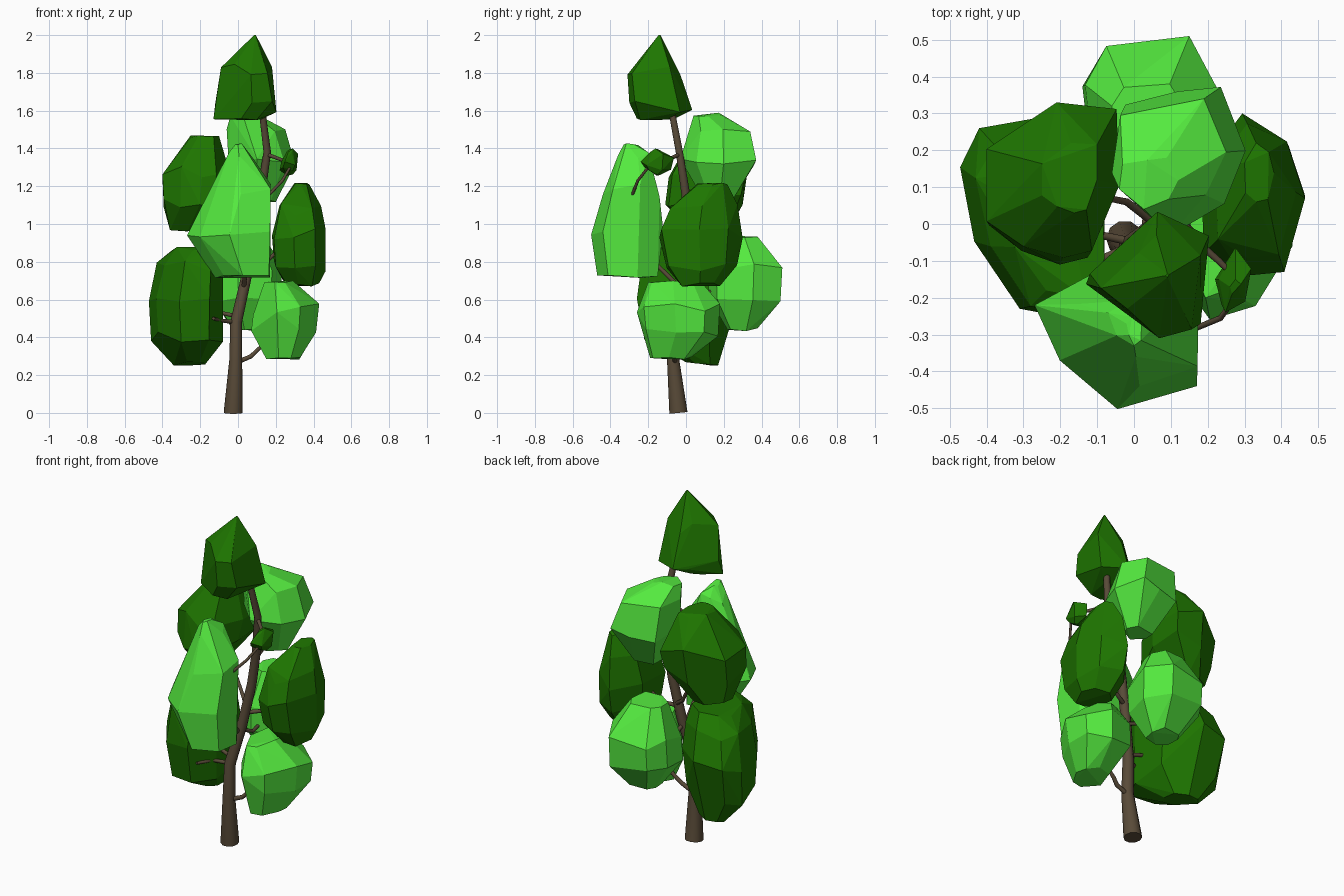
import bpy, bmesh, math, random

random.seed(4)


def material(name, color):
    m = bpy.data.materials.new(name)
    m.diffuse_color = (*color, 1)
    return m


bark = material("bark", (0.10, 0.07, 0.04))
dark = material("dark_leaf", (0.013, 0.18, 0.0))
light = material("light_leaf", (0.09, 0.83, 0.05))


def clump(name, mat, plan, levels):
    """Faceted leaf mass: hull of a plan outline fitted to each level (z, x0, x1, y0, y1)."""
    bm = bmesh.new()
    px, py = [p[0] for p in plan], [p[1] for p in plan]
    for i, (z, x0, x1, y0, y1) in enumerate(levels):
        end = i in (0, len(levels) - 1)
        for x, y in plan:
            u = (x - min(px)) / (max(px) - min(px))
            v = (y - min(py)) / (max(py) - min(py))
            dz = random.uniform(-0.01, 0.01) if end else random.uniform(-0.035, 0.035)
            j = 0.96 if not end and random.random() < 0.4 else 1     # uneven facets
            bm.verts.new(((x0 + x1) / 2 + (x1 - x0) * (u - .5) * j,
                          (y0 + y1) / 2 + (y1 - y0) * (v - .5) * j, min(2.0, z + dz)))
    hull = bmesh.ops.convex_hull(bm, input=bm.verts)
    loose = set(hull["geom_interior"]) | set(hull["geom_unused"])
    bmesh.ops.delete(bm, geom=[v for v in loose if isinstance(v, bmesh.types.BMVert)], context='VERTS')
    bmesh.ops.dissolve_limit(bm, angle_limit=math.radians(8), verts=bm.verts, edges=bm.edges)
    bmesh.ops.recalc_face_normals(bm, faces=bm.faces)
    me = bpy.data.meshes.new(name)
    bm.to_mesh(me)
    bm.free()
    me.materials.append(mat)
    bpy.context.collection.objects.link(bpy.data.objects.new(name, me))


def limb(name, points):
    """Tapered round limb through (x, y, z, radius) points."""
    cu = bpy.data.curves.new(name, 'CURVE')
    cu.dimensions = '3D'
    cu.bevel_depth = 1
    cu.bevel_resolution = 3
    cu.use_fill_caps = True
    sp = cu.splines.new('POLY')
    sp.points.add(len(points) - 1)
    for p, (x, y, z, r) in zip(sp.points, points):
        p.co = (x, y, z, 1)
        p.radius = r
    sp.use_smooth = True
    cu.materials.append(bark)
    bpy.context.collection.objects.link(bpy.data.objects.new(name, cu))


# Trunk
limb("trunk", [(-.025, -.04, 0, .05), (-.025, -.041, .01, .05), (-.012, -.068, .28, .034),
               (-.01, -.06, .48, .031), (.04, -.02, .70, .028), (.09, .0, .95, .026),
               (.12, .0, 1.15, .024), (.155, -.035, 1.38, .020), (.125, -.08, 1.62, .017)])

# Branches
limb("branch_low_right", [(0, -.06, .27, .013), (.07, -.06, .30, .012), (.10, -.05, .33, .011), (.2, -.04, .42, .008)])
limb("branch_low_front", [(-.01, -.06, .48, .012), (-.1, -.1, .49, .010), (-.13, -.2, .5, .008)])
limb("branch_low_left", [(0, -.05, .51, .012), (-.09, -.03, .53, .010), (-.2, .0, .58, .008)])
limb("branch_low_back", [(.03, -.03, .68, .012), (.04, .08, .63, .010), (.04, .2, .66, .008)])
limb("branch_mid_front", [(.03, -.03, .66, .013), (.04, -.13, .76, .011), (0, -.22, .85, .008)])
limb("branch_mid_right", [(.06, -.01, .78, .012), (.15, .03, .80, .010), (.25, .05, .9, .008)])
limb("branch_mid_left", [(.06, 0, .80, .012), (-.02, .06, .86, .010), (-.12, .08, 1.05, .008)])
limb("branch_high_back", [(.12, 0, 1.12, .012), (.13, .08, 1.17, .010), (.12, .18, 1.25, .008)])
limb("branch_high_right", [(.15, -.03, 1.37, .011), (.23, -.10, 1.34, .009), (.28, -.15, 1.33, .007)])
limb("twig_high_right", [(.15, -.29, 1.14, .008), (.235, -.255, 1.23, .008), (.275, -.2, 1.30, .007)])

# Leaf clumps, top to bottom
clump("crown_top", dark,
      [(-.13, -.14), (0, -.02), (.06, .04), (.21, -.03), (.18, -.28), (.07, -.31), (-.04, -.21)],
      [(1.56, -.13, .12, -.26, -.06), (1.62, -.12, .21, -.30, .04),
       (1.82, -.09, .18, -.31, -.03), (1.99, .08, .09, -.15, -.14), (2.0, .085, .095, -.145, -.135)])
clump("leaves_upper_back", light,
      [(-.05, .13), (-.03, .33), (.12, .36), (.24, .38), (.31, .2), (.25, .05), (.1, -.03)],
      [(1.12, .05, .2, .1, .24), (1.33, -.05, .31, -.03, .38),
       (1.47, -.06, .25, .01, .34), (1.58, -.04, .12, .04, .18)])
clump("leaves_upper_left", dark,
      [(-.4, .2), (-.4, 0), (-.3, -.07), (-.19, -.11), (-.11, -.09), (-.04, .1), (-.04, .32), (-.21, .33)],
      [(.97, -.36, -.2, .03, .22), (1.12, -.40, -.06, -.11, .30),
       (1.28, -.40, -.04, -.10, .33), (1.46, -.25, -.10, .03, .22)])
clump("leaves_front", light,
      [(-.27, -.22), (-.2, -.37), (-.04, -.51), (.18, -.44), (.19, -.25), (.08, -.12), (-.1, -.13)],
      [(.72, -.12, .17, -.47, -.15), (.93, -.27, .18, -.51, -.12),
       (1.18, -.15, .18, -.44, -.14), (1.36, -.07, .08, -.36, -.2), (1.42, -.02, .02, -.33, -.25)])
clump("leaves_right", dark,
      [(.2, -.08), (.3, -.15), (.41, -.13), (.47, .07), (.42, .23), (.3, .30), (.19, .15)],
      [(.68, .25, .43, -.03, .18), (.78, .19, .47, -.11, .27), (.95, .18, .47, -.15, .30),
       (1.08, .22, .44, -.1, .28), (1.21, .30, .38, .06, .22)])
clump("leaves_small_right", dark,
      [(.22, -.15), (.24, -.24), (.3, -.21), (.32, -.12), (.27, -.06)],
      [(1.26, .26, .29, -.17, -.14), (1.31, .22, .31, -.22, -.08),
       (1.34, .23, .32, -.24, -.06), (1.39, .26, .29, -.19, -.15)])
clump("leaves_lower_back", light,
      [(-.14, .38), (-.08, .49), (.15, .51), (.23, .36), (.18, .16), (0, .12), (-.12, .2)],
      [(.44, -.03, .14, .22, .38), (.58, -.14, .23, .12, .50),
       (.76, -.14, .23, .12, .51), (.93, -.06, .14, .2, .38)])
clump("leaves_lower_left", dark,
      [(-.48, .16), (-.44, -.05), (-.31, -.23), (-.15, -.26), (-.07, -.1), (-.08, .15), (-.25, .29), (-.42, .26)],
      [(.26, -.34, -.17, -.0, .17), (.40, -.46, -.08, -.22, .24),
       (.62, -.48, -.07, -.26, .29), (.78, -.43, -.07, -.25, .24), (.87, -.35, -.08, -.2, .16)])
clump("leaves_lower_right", light,
      [(.07, -.08), (.2, -.26), (.33, -.23), (.43, -.06), (.42, .1), (.3, .18), (.12, .12)],
      [(.29, .15, .33, -.19, .03), (.42, .07, .42, -.24, .17),
       (.55, .08, .43, -.26, .18), (.69, .14, .29, -.2, .09)])
